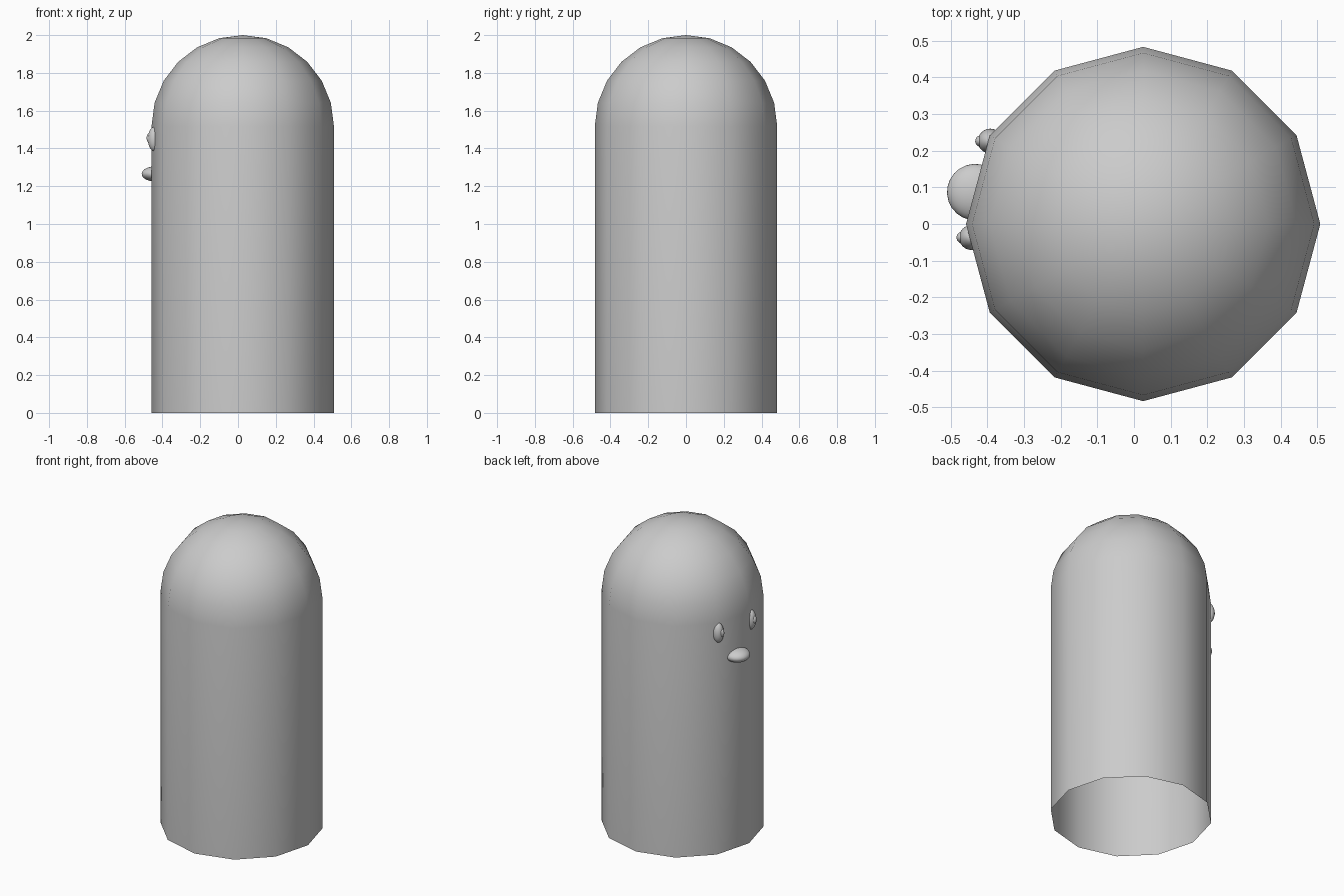
import bpy, bmesh
from math import sin, cos, radians

if "Cube" in bpy.data.objects:
    bpy.data.objects.remove(bpy.data.objects["Cube"])

CX, R, Z0 = 0.025, 0.483, 1.517


def finish(bm, name, smooth=True):
    bmesh.ops.recalc_face_normals(bm, faces=bm.faces)
    me = bpy.data.meshes.new(name)
    bm.to_mesh(me)
    bm.free()
    for p in me.polygons:
        p.use_smooth = smooth
    ob = bpy.data.objects.new(name, me)
    bpy.context.collection.objects.link(ob)
    return ob


def ellipsoid(name, loc, size, turn=0):
    bm = bmesh.new()
    bmesh.ops.create_uvsphere(bm, u_segments=24, v_segments=16, radius=1)
    ob = finish(bm, name)
    ob.location, ob.scale = loc, size
    ob.rotation_euler.z = radians(turn)
    return ob


# Body: open twelve-sided tube with a rounded dome on top
bm = bmesh.new()
profile = [(R, 0)] + [(R * cos(radians(a)), Z0 + R * sin(radians(a))) for a in range(0, 90, 15)]
rings = [[bm.verts.new((CX + r * cos(radians(30 * i)), r * sin(radians(30 * i)), z))
          for i in range(12)] for r, z in profile]
for a, b in zip(rings, rings[1:]):
    for i in range(12):
        j = (i + 1) % 12
        bm.faces.new((a[i], a[j], b[j], b[i]))
tip = bm.verts.new((CX, 0, Z0 + R))
for i in range(12):
    bm.faces.new((rings[-1][i], rings[-1][(i + 1) % 12], tip))
finish(bm, "body")

# Face: two tall eyes with small pupils, and a flattened nose
for side, x, y in (("left", -0.392, 0.226), ("right", -0.443, -0.037)):
    ellipsoid(side + "_eye", (x, y, 1.45), (0.034, 0.034, 0.064))
    ellipsoid(side + "_pupil", (x - 0.025, y, 1.455), (0.016, 0.016, 0.026))
ellipsoid("nose", (-0.433, 0.087, 1.265), (0.077, 0.077, 0.041), -11)
